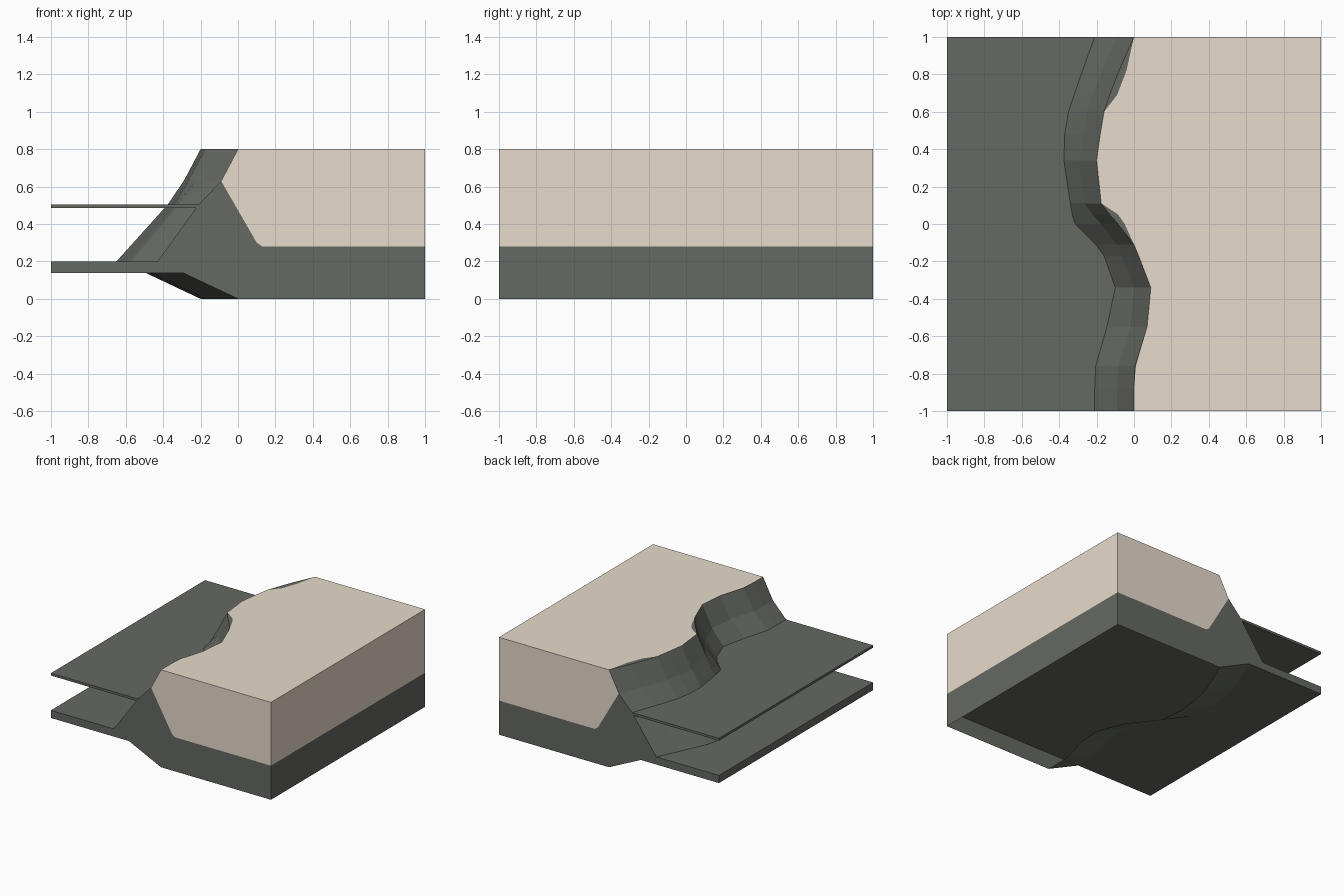
import bpy, bmesh

if "Cube" in bpy.data.objects:
    bpy.data.objects.remove(bpy.data.objects["Cube"])

def material(name, rgb):
    m = bpy.data.materials.new(name)
    m.diffuse_color = (*rgb, 1)
    m.use_nodes = True
    m.node_tree.nodes["Principled BSDF"].inputs["Base Color"].default_value = m.diffuse_color
    return m

rock = material("dark_rock", (0.131, 0.139, 0.123))
sand = material("pale_sand", (0.81, 0.72, 0.61))

# Stations along the cliff: y, sand edge x, cliff top x, cliff x at plate level
STATIONS = [
    (-1.00, 0.00, 0.00, -0.21), (-0.88, 0.00, 0.00, -0.21),
    (-0.76, 0.01, 0.005, -0.205), (-0.55, 0.07, 0.07, -0.145),
    (-0.34, 0.09, 0.09, -0.10), (-0.17, 0.025, 0.025, -0.16),
    (-0.11, 0.00, 0.00, -0.205), (0.00, -0.05, -0.085, -0.315),
    (0.05, -0.085, -0.13, -0.33), (0.11, -0.175, -0.175, -0.34),
    (0.34, -0.20, -0.20, -0.375), (0.48, -0.18, -0.18, -0.37),
    (0.60, -0.16, -0.16, -0.35), (0.69, -0.09, -0.13, -0.32),
    (0.82, -0.04, -0.08, -0.275), (1.00, 0.00, 0.00, -0.21),
]
SHELF_LOW = 0.137

def section(sand_x, top_x, plate_x):
    foot_x = -0.43 + 1.33 * (plate_x + 0.21)
    return [(1, 0.8), (sand_x, 0.8), (top_x, 0.8), (top_x - 0.09, 0.63),
            (plate_x, 0.505), (foot_x, 0.2), (-1, 0.2), (-1, SHELF_LOW),
            (top_x - 0.29, SHELF_LOW), (top_x, 0), (1, 0), (1, 0.28)]

def finish(bm, name):
    bmesh.ops.remove_doubles(bm, verts=bm.verts, dist=1e-4)
    bmesh.ops.recalc_face_normals(bm, faces=bm.faces)
    mesh = bpy.data.meshes.new(name)
    bm.to_mesh(mesh)
    bm.free()
    mesh.materials.append(rock)
    mesh.materials.append(sand)
    bpy.context.collection.objects.link(bpy.data.objects.new(name, mesh))

# Cliff block with the lower shelf, skinned along y and open underneath
bm = bmesh.new()
rings = [[bm.verts.new((x, y, z)) for x, z in section(s, t, p)]
         for y, s, t, p in STATIONS]
n = len(rings[0])
for a, b in zip(rings, rings[1:]):
    for i in range(n):
        if i == 9:
            continue
        j = (i + 1) % n
        face = bm.faces.new((a[i], a[j], b[j], b[i]))
        face.material_index = 1 if i in (0, n - 1) else 0

# Cut ends: sand layer above, rock layer below
for ring in (rings[0], rings[-1]):
    y = ring[0].co.y
    corner = [bm.verts.new((x, y, z)) for x, z in ((0.10, 0.30), (0.13, 0.28))]
    bm.faces.new(ring[:4] + corner + ring[11:]).material_index = 1
    bm.faces.new(ring[3:] + corner[::-1])
finish(bm, "cliff_block")

# Recessed underside, continuing the shelf bottom to the far wall
mesh = bpy.data.meshes.new("recessed_underside")
edge = [(t - 0.29, y, SHELF_LOW) for y, s, t, p in STATIONS]
outline = edge + [(1, 1, SHELF_LOW), (1, -1, SHELF_LOW)]
mesh.from_pydata(outline, [], [list(range(len(outline)))])
mesh.materials.append(rock)
bpy.context.collection.objects.link(bpy.data.objects.new("recessed_underside", mesh))

# Thin upper plate, meeting the cliff face
bm = bmesh.new()
outline = [(-1, -1)] + [(p + 0.012, y) for y, s, t, p in STATIONS] + [(-1, 1)]
low = [bm.verts.new((x, y, 0.485)) for x, y in outline]
high = [bm.verts.new((x, y, 0.505)) for x, y in outline]
bm.faces.new(low)
bm.faces.new(high)
for i in range(len(low)):
    j = (i + 1) % len(low)
    bm.faces.new((low[i], low[j], high[j], high[i]))
finish(bm, "upper_plate")
